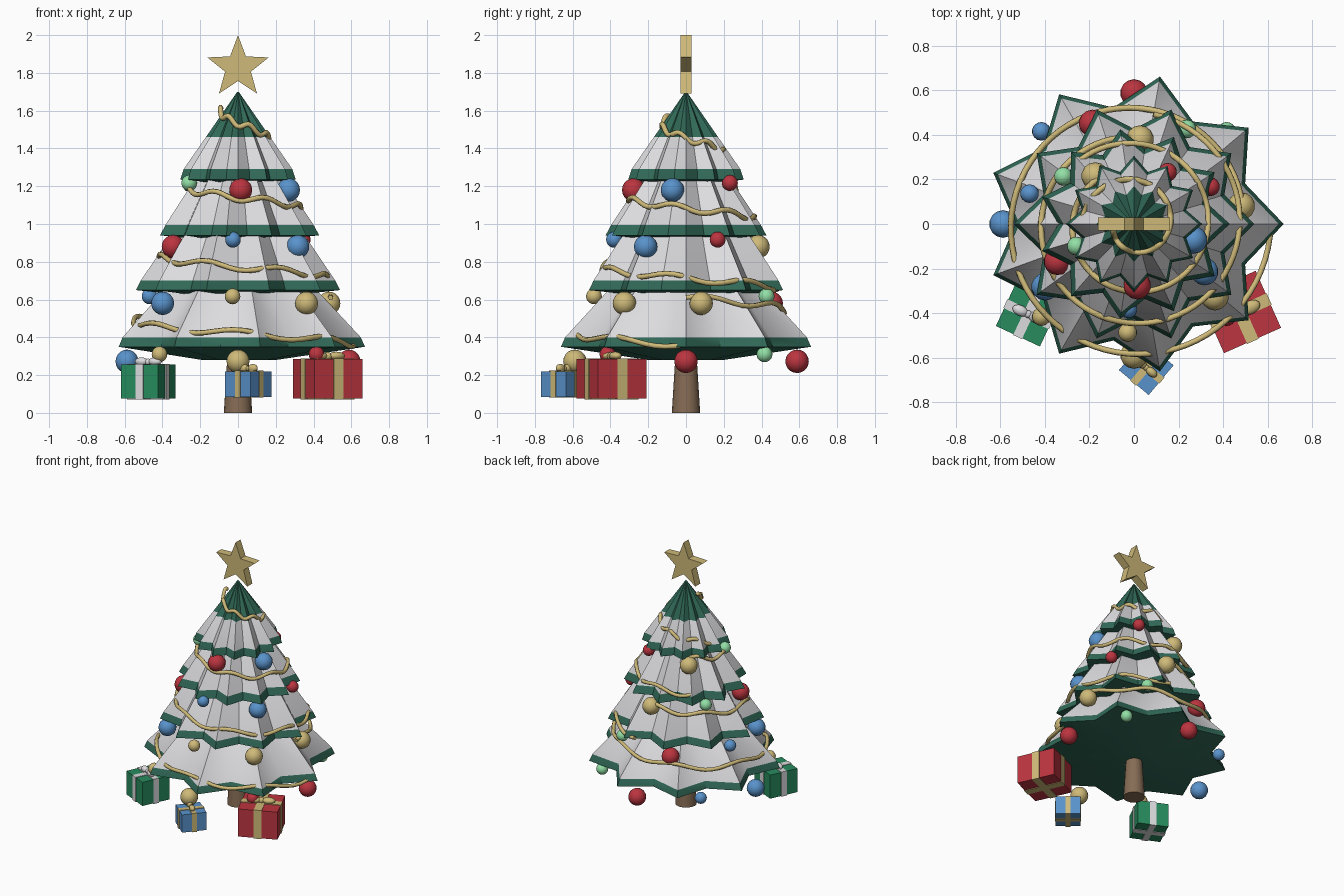
import bpy, bmesh, math
from math import sin, cos, pi, radians
from mathutils import Matrix, Vector

cube = bpy.data.objects.get("Cube")
if cube:
    bpy.data.objects.remove(cube)


def material(name, rgb):
    m = bpy.data.materials.new(name)
    m.use_nodes = True
    m.diffuse_color = (*rgb, 1)
    m.node_tree.nodes["Principled BSDF"].inputs["Base Color"].default_value = (*rgb, 1)
    return m


SNOW = material("snow white", (0.72, 0.72, 0.74))
PINE = material("pine green", (0.03, 0.14, 0.095))
GOLD = material("gold", (0.62, 0.49, 0.19))
RED = material("red", (0.50, 0.035, 0.05))
BLUE = material("blue", (0.10, 0.29, 0.60))
MINT = material("mint", (0.29, 0.74, 0.38))
GIFT_GREEN = material("gift green", (0.02, 0.26, 0.11))
BARK = material("bark brown", (0.24, 0.15, 0.09))


def make_object(name, bm, mats, smooth=None):
    bmesh.ops.recalc_face_normals(bm, faces=bm.faces)
    mesh = bpy.data.meshes.new(name)
    bm.to_mesh(mesh)
    bm.free()
    for m in mats:
        mesh.materials.append(m)
    ob = bpy.data.objects.new(name, mesh)
    bpy.context.collection.objects.link(ob)
    if smooth:
        bpy.ops.object.select_all(action="DESELECT")
        ob.select_set(True)
        bpy.context.view_layer.objects.active = ob
        bpy.ops.object.shade_smooth_by_angle(angle=radians(smooth))
    return ob


# Pleated branch tiers: star-shaped rings, snow between two heights
def tier(name, points, profile, snow_low, snow_high):
    bm = bmesh.new()
    n = 2 * points
    rings = []
    for r, z in profile:
        rings.append([bm.verts.new((r * k * cos(pi * i / points), r * k * sin(pi * i / points), z))
                      for i in range(n) for k in [0.79 if i % 2 else 1.0]])
    for a, b in zip(rings, rings[1:]):
        for i in range(n):
            j = (i + 1) % n
            f = bm.faces.new((a[i], a[j], b[j], b[i]))
            z = f.calc_center_median().z
            f.material_index = 1 if snow_low < z < snow_high else 0
    bm.faces.new(rings[0])
    bm.faces.new(rings[-1])
    make_object(name, bm, [PINE, SNOW], 40)


tier("bottom_branches", 9, [(0.27, 0.80), (0.445, 0.62), (0.65, 0.40), (0.672, 0.35), (0.20, 0.28)], 0.40, 0.9)
tier("lower_branches", 10, [(0.22, 1.10), (0.37, 0.915), (0.515, 0.70), (0.54, 0.65), (0.16, 0.61)], 0.70, 1.2)
tier("upper_branches", 11, [(0.12, 1.40), (0.25, 1.22), (0.40, 0.995), (0.43, 0.94), (0.13, 0.91)], 0.995, 1.5)
tier("top_branches", 12, [(0.004, 1.70), (0.17, 1.46), (0.288, 1.29), (0.306, 1.235), (0.1, 1.21)], 1.29, 1.46)

# Trunk
bm = bmesh.new()
bmesh.ops.create_cone(bm, cap_ends=True, segments=16, radius1=0.075, radius2=0.05, depth=0.4,
                      matrix=Matrix.Translation((0, 0, 0.2)))
make_object("trunk", bm, [BARK], 40)

# Star on top
bm = bmesh.new()
outline = []
for i in range(10):
    r = 0.072 if i % 2 else 0.171
    a = pi / 2 + i * pi / 5
    outline.append(bm.verts.new((r * cos(a), -0.03, 1.829 + r * sin(a))))
face = bm.faces.new(outline)
ext = bmesh.ops.extrude_face_region(bm, geom=[face])
bmesh.ops.translate(bm, vec=(0, 0.06, 0), verts=[v for v in ext["geom"] if isinstance(v, bmesh.types.BMVert)])
make_object("top_star", bm, [GOLD])


def ball(name, pos, scale, mat, turn=0):
    bm = bmesh.new()
    bmesh.ops.create_uvsphere(bm, u_segments=14, v_segments=10, radius=1,
                              matrix=Matrix.Translation(pos) @ Matrix.Rotation(turn, 4, "Z")
                              @ Matrix.Diagonal((*scale, 1)))
    make_object(name, bm, [mat], 60)


# Baubles hang around each tier, large and small by turns
def baubles(tier_name, radius, z, start, mats):
    for i, mat in enumerate(mats):
        a = radians(start) + 2 * pi * i / len(mats)
        size, lift = (0.042, 0.037) if i % 2 else (0.062, 0)
        ball(f"{tier_name}_bauble_{i + 1}", (radius * cos(a), radius * sin(a), z + lift), (size,) * 3, mat)


baubles("bottom", 0.588, 0.273, 0, [RED, MINT, RED, BLUE, BLUE, GOLD, GOLD, RED])
baubles("lower", 0.488, 0.58, 9.5, [GOLD, MINT, RED, BLUE, BLUE, GOLD, GOLD])
baubles("upper", 0.382, 0.88, -34, [BLUE, RED, GOLD, MINT, RED, BLUE])
baubles("top", 0.277, 1.18, -15, [BLUE, RED, GOLD, MINT, RED])


# Garlands: one wavy downward turn around each tier
def garland(name, start, r0, r1, z0, z1, waves=7, steps=70):
    cu = bpy.data.curves.new(name, "CURVE")
    cu.dimensions = "3D"
    cu.bevel_depth = 0.014
    cu.bevel_resolution = 1
    cu.use_fill_caps = True
    sp = cu.splines.new("POLY")
    sp.points.add(steps)
    for i, p in enumerate(sp.points):
        t = i / steps
        a = radians(start) + 2 * pi * t
        r = r0 + (r1 - r0) * t
        p.co = (r * cos(a), r * sin(a), z0 + (z1 - z0) * t + 0.017 * sin(2 * pi * waves * t), 1)
    sp.use_smooth = True
    cu.materials.append(GOLD)
    bpy.context.collection.objects.link(bpy.data.objects.new(name, cu))


garland("bottom_garland", 0, 0.49, 0.615, 0.61, 0.36)
garland("lower_garland", 80, 0.385, 0.50, 0.90, 0.66)
garland("upper_garland", 130, 0.26, 0.375, 1.23, 1.00)
garland("top_garland", 180, 0.09, 0.235, 1.61, 1.30)


# Presents: box, two ribbon bands and a bow
def box(name, centre, size, turn, mat):
    bm = bmesh.new()
    bmesh.ops.create_cube(bm, size=1, matrix=Matrix.Translation(centre) @ Matrix.Rotation(turn, 4, "Z")
                          @ Matrix.Diagonal((*size, 1)))
    make_object(name, bm, [mat])


def present(name, x, y, z0, z1, side, angle, mat, ribbon):
    turn = radians(angle)
    c, h = (x, y, (z0 + z1) / 2), z1 - z0
    wide, band = side + 0.008, side * 0.2
    box(name + "_box", c, (side, side, h), turn, mat)
    box(name + "_ribbon_across", c, (wide, band, h + 0.008), turn, ribbon)
    box(name + "_ribbon_along", c, (band, wide, h + 0.008), turn, ribbon)
    for label, s in (("left", 1), ("right", -1)):
        off = Matrix.Rotation(turn, 3, "Z") @ Vector((s * side * 0.18, 0, 0))
        ball(f"{name}_bow_{label}", (x + off.x, y + off.y, z1 + 0.017),
             (side * 0.17, side * 0.11, 0.022), ribbon, turn)
    ball(name + "_bow_knot", (x, y, z1 + 0.015), (side * 0.08,) * 3, ribbon)


present("red_present", 0.475, -0.395, 0.075, 0.285, 0.28, 24, RED, GOLD)
present("green_present", -0.475, -0.405, 0.075, 0.255, 0.218, -25, GIFT_GREEN, SNOW)
present("blue_present", 0.055, -0.645, 0.085, 0.22, 0.174, -40, BLUE, GOLD)
